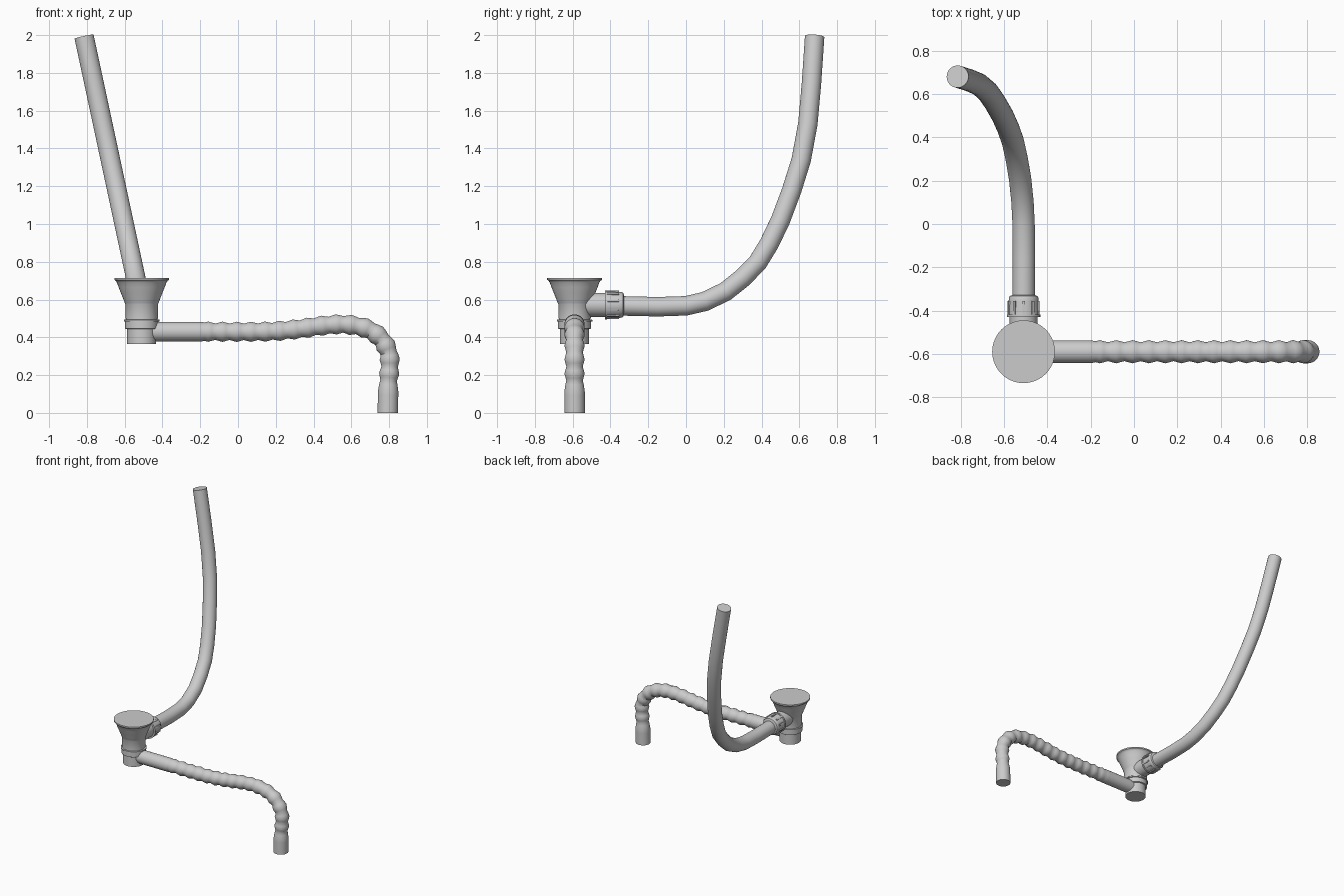
import bpy, bmesh, math
from mathutils import Vector, Matrix

if "Cube" in bpy.data.objects:
    bpy.data.objects.remove(bpy.data.objects["Cube"])

CX, CY = -0.51, -0.59          # drain body axis
OUT_Z, LOW_Z = 0.572, 0.43     # side outlet and lower outlet heights


def finish(name, bm, angle=35):
    bmesh.ops.recalc_face_normals(bm, faces=bm.faces)
    me = bpy.data.meshes.new(name)
    bm.to_mesh(me)
    bm.free()
    me.shade_smooth()
    me.set_sharp_from_angle(angle=math.radians(angle))
    ob = bpy.data.objects.new(name, me)
    bpy.context.collection.objects.link(ob)
    return ob


def skin(name, stations, sides=32, angle=35):
    """Closed tube through (centre, direction, radius) stations."""
    bm = bmesh.new()
    prev = stations[0][1].normalized()
    side = prev.orthogonal().normalized()
    rings = []
    for c, d, r in stations:
        d = d.normalized()
        side = prev.rotation_difference(d) @ side
        prev = d
        up = d.cross(side)
        rings.append([bm.verts.new(c + r * (math.cos(a) * side + math.sin(a) * up))
                      for a in (2 * math.pi * i / sides for i in range(sides))])
    for a, b in zip(rings, rings[1:]):
        for i in range(sides):
            j = (i + 1) % sides
            bm.faces.new((a[i], a[j], b[j], b[i]))
    bm.faces.new(rings[0])
    bm.faces.new(rings[-1])
    return finish(name, bm, angle)


def lathe(name, origin, axis, profile, sides=40):
    """Profile is (distance along axis, radius)."""
    o, d = Vector(origin), Vector(axis)
    return skin(name, [(o + d * t, d, r) for t, r in profile], sides)


def tangents(pts):
    n = len(pts) - 1
    return [pts[min(i + 1, n)] - pts[max(i - 1, 0)] for i in range(n + 1)]


def resample(ctrl, step):
    """Catmull-Rom through ctrl, evenly spaced; returns points and step."""
    p = [2 * ctrl[0] - ctrl[1]] + ctrl + [2 * ctrl[-1] - ctrl[-2]]
    dense = []
    for i in range(1, len(p) - 2):
        a, b, c, d = p[i - 1:i + 3]
        for k in range(30):
            t = k / 30
            dense.append(0.5 * (2 * b + (c - a) * t + (2 * a - 5 * b + 4 * c - d) * t ** 2
                                + (3 * b - a - 3 * c + d) * t ** 3))
    dense.append(ctrl[-1])
    acc = [0]
    for a, b in zip(dense, dense[1:]):
        acc.append(acc[-1] + (b - a).length)
    n = round(acc[-1] / step)
    out, j = [], 0
    for i in range(n + 1):
        s = acc[-1] * i / n
        while j < len(acc) - 2 and acc[j + 1] < s:
            j += 1
        out.append(dense[j].lerp(dense[j + 1], (s - acc[j]) / (acc[j + 1] - acc[j])))
    return out, acc[-1] / n


# Funnel and body
lathe("funnel_body", (CX, CY, 0), (0, 0, 1), [
    (0.45, 0.083), (0.50, 0.083), (0.50, 0.086), (0.575, 0.086), (0.583, 0.09),
    (0.605, 0.098), (0.635, 0.110), (0.665, 0.122), (0.69, 0.131), (0.70, 0.138),
    (0.704, 0.145), (0.715, 0.145)])

# Collar below the body
lathe("collar", (CX, CY, 0), (0, 0, 1), [
    (0.445, 0.085), (0.447, 0.088), (0.484, 0.088), (0.485, 0.094),
    (0.493, 0.094), (0.494, 0.086)])

# Lower cup and its outlet spigot
lathe("lower_cup", (CX, CY, 0), (0, 0, 1), [(0.365, 0.077), (0.45, 0.077)])

# Side outlet branch
lathe("side_outlet", (CX, CY, OUT_Z), (0, 1, 0), [(0.0, 0.064), (0.18, 0.064)])

# Union nut with grip ribs
lathe("union_nut", (CX, CY, OUT_Z), (0, 1, 0), [
    (0.160, 0.066), (0.161, 0.077), (0.172, 0.077), (0.173, 0.072),
    (0.232, 0.069), (0.250, 0.068), (0.257, 0.064), (0.262, 0.052)])
bm = bmesh.new()
for i in range(10):
    rot = Matrix.Rotation(2 * math.pi * i / 10, 4, 'Y')
    m = (Matrix.Translation((CX, CY + 0.202, OUT_Z)) @ rot
         @ Matrix.Translation((0, 0, 0.069)) @ Matrix.Diagonal((0.012, 0.065, 0.014, 1)))
    bmesh.ops.create_cube(bm, size=1, matrix=m)
finish("nut_ribs", bm)

# Smooth rising hose: lies in a tilted plane, so x follows z
yz = [(-0.36, 0.567), (-0.15, 0.562), (0.0, 0.567), (0.10, 0.590), (0.21, 0.643),
      (0.30, 0.715), (0.38, 0.797), (0.44, 0.895), (0.50, 1.02), (0.56, 1.18),
      (0.61, 1.34), (0.645, 1.53), (0.664, 1.74), (0.681, 1.992)]
pts = [Vector((CX - 0.305 * (z - 0.567) / 1.425, y, z)) for y, z in yz]
skin("rising_hose", [(p, d, 0.0515) for p, d in zip(pts, tangents(pts))])

# Corrugated waste hose: plain start, ridged middle, plain end cuff
xz = [(-0.46, 0.43), (-0.2, 0.43), (0.13, 0.43), (0.30, 0.442), (0.45, 0.462),
      (0.57, 0.468), (0.68, 0.446), (0.755, 0.395), (0.797, 0.32),
      (0.803, 0.25), (0.796, 0.15), (0.793, 0.0)]
PITCH = 0.076
pts, step = resample([Vector((x, CY, z)) for x, z in xz], PITCH / 4)
length = step * (len(pts) - 1)
dirs = tangents(pts)
dirs[-1] = Vector((0, 0, -1))
stations = []
for i, (p, d) in enumerate(zip(pts, dirs)):
    s = i * step
    left = length - s
    if s < 0.265:
        r = 0.052
    elif left > 0.15:
        r = 0.0485 + 0.005 * math.cos(math.pi * i / 2)
    else:
        r = 0.047 + 0.007 * min(1, max(0, (0.15 - left) / 0.03))
    stations.append((p, d, r))
skin("corrugated_hose", stations)
